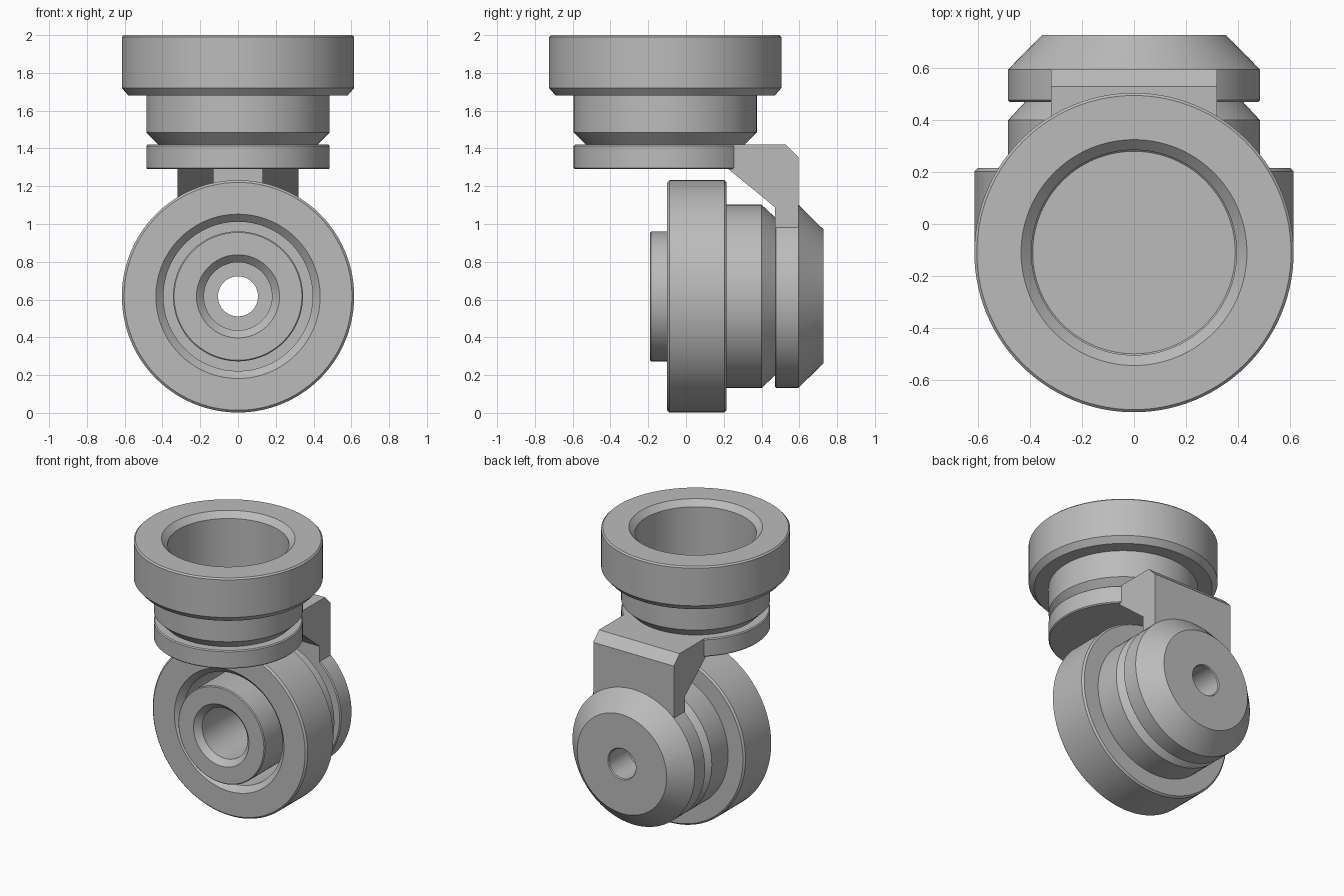
import bpy, bmesh, math
from mathutils import Matrix

cube = bpy.data.objects.get("Cube")
if cube:
    bpy.data.objects.remove(cube)

SEGMENTS = 112
GREY = (0.5, 0.5, 0.5, 1)
metal = bpy.data.materials.new("plain grey metal")
metal.use_nodes = True
metal.diffuse_color = GREY
metal.node_tree.nodes["Principled BSDF"].inputs["Base Color"].default_value = GREY

# Placement of the two turning axes
SWIVEL = Matrix.Translation((0, -0.11, 0))
AXLE = Matrix.Translation((0, 0, 0.617)) @ Matrix.Rotation(-math.pi / 2, 4, 'X')


def finish(name, bm):
    bmesh.ops.remove_doubles(bm, verts=bm.verts, dist=1e-5)
    bmesh.ops.recalc_face_normals(bm, faces=bm.faces)
    mesh = bpy.data.meshes.new(name)
    bm.to_mesh(mesh)
    bm.free()
    mesh.materials.append(metal)
    obj = bpy.data.objects.new(name, mesh)
    bpy.context.collection.objects.link(obj)
    bpy.ops.object.select_all(action='DESELECT')
    obj.select_set(True)
    bpy.context.view_layer.objects.active = obj
    bpy.ops.object.shade_smooth_by_angle(angle=math.radians(25))
    return obj


def lathe(name, profile, frame):
    """Turn a closed (radius, height) profile around the frame's z axis."""
    bm = bmesh.new()
    rings = []
    for i in range(SEGMENTS):
        a = math.tau * i / SEGMENTS
        rings.append([bm.verts.new(frame @ Matrix.Rotation(a, 4, 'Z') @
                                   Matrix.Translation((r, 0, h)).to_translation())
                      for r, h in profile])
    n = len(profile)
    for i, ring in enumerate(rings):
        after = rings[(i + 1) % SEGMENTS]
        for j in range(n):
            k = (j + 1) % n
            if profile[j][0] + profile[k][0] > 0:
                bm.faces.new((ring[j], ring[k], after[k], after[j]))
    return finish(name, bm)


def extrude(name, profile, x0, x1):
    """Extrude a (y, z) profile between two x positions."""
    bm = bmesh.new()
    face = bm.faces.new([bm.verts.new((x0, y, z)) for y, z in profile])
    out = bmesh.ops.extrude_face_region(bm, geom=[face])
    moved = [v for v in out["geom"] if isinstance(v, bmesh.types.BMVert)]
    bmesh.ops.translate(bm, verts=moved, vec=(x1 - x0, 0, 0))
    return finish(name, bm)


# Upper cup with its wide rim, blind bore and neck
lathe("upper_cup", [
    (0, 1.44), (0.39, 1.44), (0.395, 1.445), (0.395, 1.96), (0.435, 2.0),
    (0.605, 2.0), (0.615, 1.99), (0.615, 1.72), (0.58, 1.68),
    (0.485, 1.68), (0.485, 1.485), (0.42, 1.42), (0, 1.42)], SWIVEL)

# Round plate below the cup
lathe("swivel_plate", [
    (0, 1.29), (0.478, 1.29), (0.485, 1.297), (0.485, 1.413),
    (0.478, 1.42), (0, 1.42)], SWIVEL)

# Lower wheel ring
lathe("wheel_ring", [
    (0.395, -0.06), (0.435, -0.10), (0.603, -0.10), (0.615, -0.088),
    (0.615, 0.203), (0.603, 0.215), (0.395, 0.215)], AXLE)

# Collar behind the wheel
lathe("wheel_collar", [
    (0.395, 0.21), (0.485, 0.21), (0.485, 0.40), (0.42, 0.47),
    (0.3, 0.47), (0.3, 0.40), (0.395, 0.40)], AXLE)

# Hollow hub through the wheel, joined to the tapered rear cap
lathe("hub_and_rear_cap", [
    (0.18, -0.15), (0.22, -0.19), (0.338, -0.19), (0.344, -0.184),
    (0.344, 0.47), (0.478, 0.47), (0.485, 0.477), (0.485, 0.595),
    (0.355, 0.727), (0.112, 0.727), (0.106, 0.72), (0.106, 0.5), (0.18, 0.5)], AXLE)

# Bent bracket linking the plate to the rear cap
extrude("bracket_arm", [
    (0.225, 1.29), (0.225, 1.42), (0.53, 1.42), (0.595, 1.355),
    (0.595, 0.9), (0.47, 0.9), (0.47, 1.29)], -0.32, 0.32)

# Sloped gussets under the bracket, one on each side
for side, s in (("left", 1), ("right", -1)):
    extrude(side + "_gusset", [
        (0.225, 1.29), (0.48, 1.29), (0.48, 1.05), (0.47, 1.09)], s * 0.13, s * 0.32)
